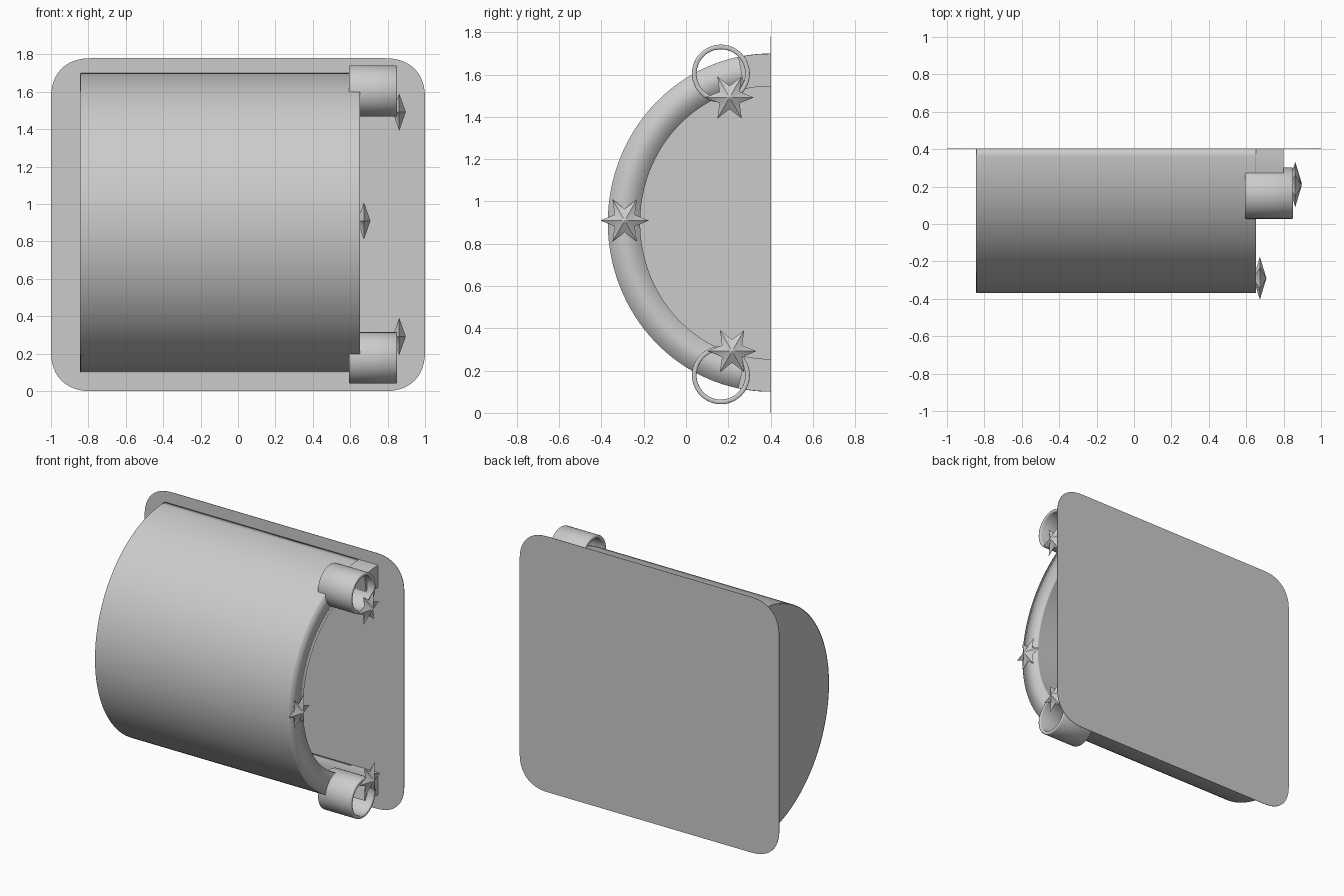
import bpy, bmesh, math
from math import sin, cos, pi, radians

if "Cube" in bpy.data.objects:
    bpy.data.objects.remove(bpy.data.objects["Cube"])

BACK, MID = 0.4, 0.9      # arch centre in y and z
RY, RZ = 0.77, 0.8        # arch radii
WALL = 0.153              # arch thickness


def finish(name, bm, angle=35):
    bmesh.ops.remove_doubles(bm, verts=bm.verts, dist=1e-5)
    bmesh.ops.recalc_face_normals(bm, faces=bm.faces)
    me = bpy.data.meshes.new(name)
    bm.to_mesh(me)
    bm.free()
    ob = bpy.data.objects.new(name, me)
    bpy.context.collection.objects.link(ob)
    bpy.ops.object.select_all(action='DESELECT')
    ob.select_set(True)
    bpy.context.view_layer.objects.active = ob
    bpy.ops.object.shade_smooth_by_angle(angle=radians(angle))
    return ob


def arch_point(x, inset, t):
    return (x, BACK - (RY - inset) * cos(t), MID + (RZ - inset) * sin(t))


def sweep(name, section, t0=-pi / 2, t1=pi / 2, steps=64, angle=35):
    """Sweep a closed (x, inset) section along the arch."""
    bm = bmesh.new()
    rings = [[bm.verts.new(arch_point(x, d, t0 + (t1 - t0) * i / steps))
              for x, d in section] for i in range(steps + 1)]
    n = len(section)
    for a, b in zip(rings, rings[1:]):
        for j in range(n):
            k = (j + 1) % n
            bm.faces.new((a[j], a[k], b[k], b[j]))
    bm.faces.new(rings[0])
    bm.faces.new(rings[-1])
    return finish(name, bm, angle)


def prism(name, pts, a, b, axis):
    """Extrude a 2D outline along axis x (y, z points) or y (x, z points)."""
    bm = bmesh.new()
    place = (lambda p, h: (h, p[0], p[1])) if axis == 'x' else (lambda p, h: (p[0], h, p[1]))
    lo = [bm.verts.new(place(p, a)) for p in pts]
    hi = [bm.verts.new(place(p, b)) for p in pts]
    bm.faces.new(lo)
    bm.faces.new(hi)
    for i in range(len(pts)):
        j = (i + 1) % len(pts)
        bm.faces.new((lo[i], lo[j], hi[j], hi[i]))
    return finish(name, bm)


# back plate with slightly squared round corners
R = 0.22


def corner(v):
    return math.copysign(abs(v) ** 0.85, v) if abs(v) > 1e-6 else 0.0


outline = []
for q, (sx, sz) in enumerate([(1, 1), (-1, 1), (-1, -1), (1, -1)]):
    for i in range(13):
        t = q * pi / 2 + i / 12 * pi / 2
        outline.append((sx * (1 - R) + R * corner(cos(t)),
                        0.89 + sz * (0.89 - R) + R * corner(sin(t))))
prism("back_plate", outline, 0.4, 0.403, 'y')

# thick arched shell, open on the right, softly shaded over its end face
sweep("arched_shell", [(-0.843, 0), (-0.835, 0), (0.645, 0), (0.653, 0),
                       (0.653, WALL), (0.645, WALL), (-0.835, WALL), (-0.843, WALL)],
      angle=110)

# wall closing the left end
wall = [arch_point(0, 0.004, -pi / 2 + pi * i / 64)[1:] for i in range(65)]
prism("end_wall", wall, -0.8435, -0.84, 'x')

# arch ends reaching outward at top and bottom
for label, s in (("upper", 1), ("lower", -1)):
    sweep(label + "_arch_end", [(0.6, 0.001), (0.8, 0.001), (0.8, WALL + 0.002), (0.6, WALL + 0.002)],
          s * 1.37, s * pi / 2, 8)


def ring(name, y, z):
    """Open sleeve along x with rounded lips."""
    bm = bmesh.new()
    ro, th, x0, x1 = 0.137, 0.022, 0.593, 0.851
    h = th / 2
    sec = []
    for xc, start in ((x1 - h / 2, -pi / 2), (x0 + h / 2, pi / 2)):
        for i in range(7):
            t = start + pi * i / 6
            sec.append((xc + h / 2 * cos(t), ro - h + h * sin(t)))
    n, m = 48, len(sec)
    v = [[bm.verts.new((x, y + r * cos(2 * pi * i / n), z + r * sin(2 * pi * i / n)))
          for x, r in sec] for i in range(n)]
    for i in range(n):
        a, b = v[i], v[(i + 1) % n]
        for j in range(m):
            k = (j + 1) % m
            bm.faces.new((a[j], a[k], b[k], b[j]))
    return finish(name, bm, 60)


ring("upper_ring", 0.165, 1.605)
ring("lower_ring", 0.165, 0.178)


def star(name, x, y, z, rot=0.0):
    """Soft six-pointed star facing +x."""
    bm = bmesh.new()
    tips = [bm.verts.new((x + 0.035 * s, y, z)) for s in (1, -1)]
    edge = []
    for i in range(12):
        r = 0.115 if i % 2 == 0 else 0.055
        t = i * pi / 6 + rot
        edge.append(bm.verts.new((x, y + r * cos(t), z + r * sin(t))))
    for i in range(12):
        for tip in tips:
            bm.faces.new((tip, edge[i], edge[(i + 1) % 12]))
    return finish(name, bm, 70)


star("middle_star", 0.673, -0.29, 0.91)
star("upper_star", 0.862, 0.206, 1.492)
star("lower_star", 0.862, 0.218, 0.292)
